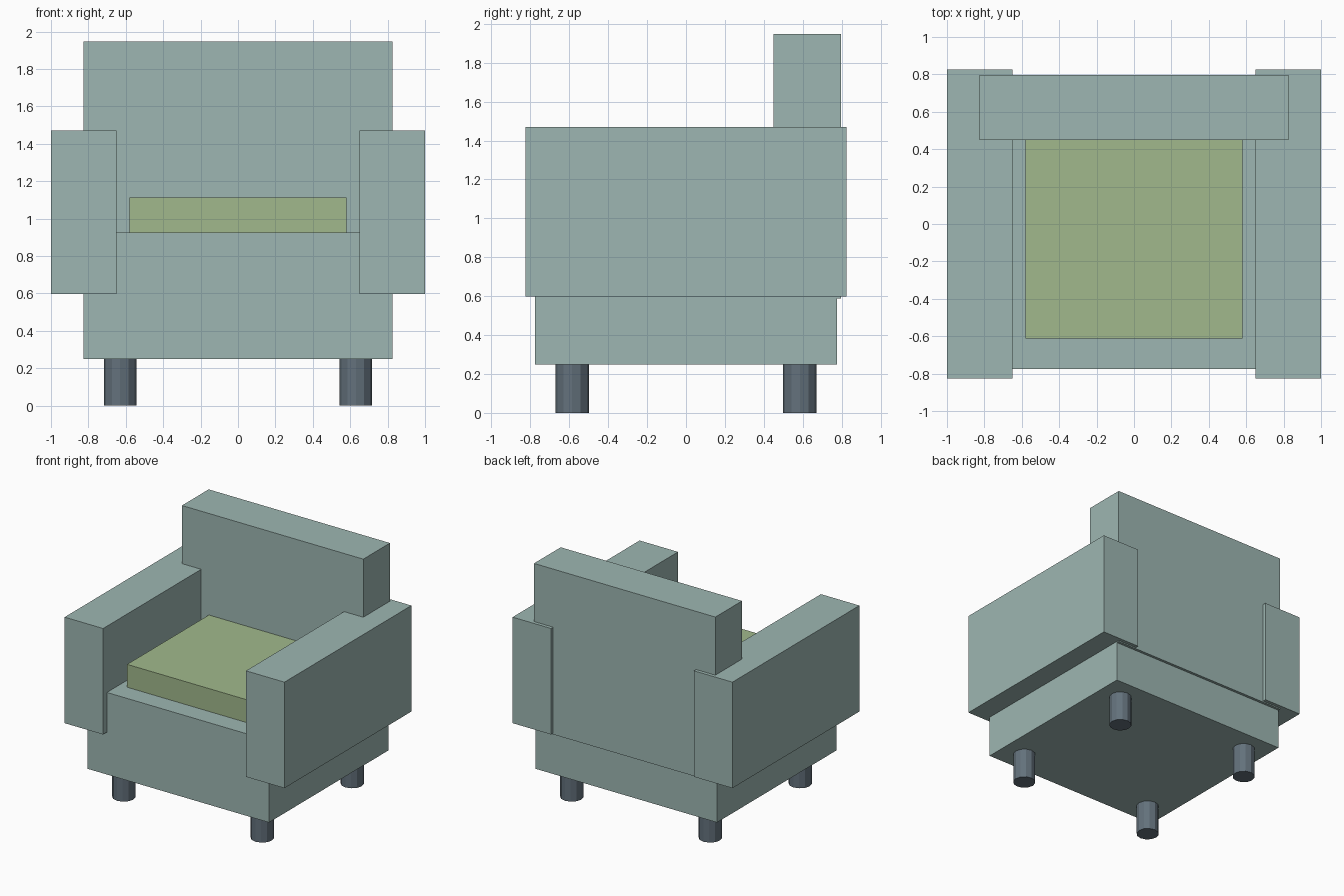
import bpy
import bmesh
from mathutils import Matrix

if "Cube" in bpy.data.objects:
    bpy.data.objects.remove(bpy.data.objects["Cube"])


def material(name, rgb):
    m = bpy.data.materials.new(name)
    m.diffuse_color = (*rgb, 1.0)
    m.use_nodes = True
    m.node_tree.nodes["Principled BSDF"].inputs["Base Color"].default_value = m.diffuse_color
    return m


TEAL = material("sage teal fabric", (0.34, 0.47, 0.445))
GREEN = material("olive green fabric", (0.355, 0.485, 0.262))
SLATE = material("dark slate", (0.125, 0.165, 0.20))


def add_object(name, bm, mat):
    mesh = bpy.data.meshes.new(name)
    bm.to_mesh(mesh)
    bm.free()
    mesh.materials.append(mat)
    obj = bpy.data.objects.new(name, mesh)
    bpy.context.collection.objects.link(obj)
    return obj


def box(name, x, y, z, mat):
    """Box from (min, max) ranges on each axis."""
    bm = bmesh.new()
    spans = (x, y, z)
    centre = [(a + b) / 2 for a, b in spans]
    size = [b - a for a, b in spans]
    bmesh.ops.create_cube(bm, size=1, matrix=Matrix.Translation(centre) @ Matrix.Diagonal((*size, 1)))
    return add_object(name, bm, mat)


def leg(name, x, y, radius=0.087, height=0.25, sides=12):
    bm = bmesh.new()
    bmesh.ops.create_cone(bm, cap_ends=True, segments=sides, radius1=radius, radius2=radius,
                          depth=height, matrix=Matrix.Translation((x, y, height / 2)))
    return add_object(name, bm, SLATE)


# Base, backrest and cushion
box("seat_base", (-0.825, 0.825), (-0.775, 0.775), (0.25, 0.925), TEAL)
box("backrest", (-0.825, 0.825), (0.45, 0.797), (0.588, 1.948), TEAL)
box("seat_cushion", (-0.58, 0.58), (-0.613, 0.55), (0.925, 1.113), GREEN)

# Armrests and legs, mirrored left and right
for side, s in (("left", -1), ("right", 1)):
    box(f"{side}_armrest", tuple(sorted((s * 0.65, s * 1.0))), (-0.825, 0.825), (0.598, 1.47), TEAL)
    for end, y in (("front", -0.585), ("back", 0.585)):
        leg(f"{end}_{side}_leg", s * 0.63, y)
